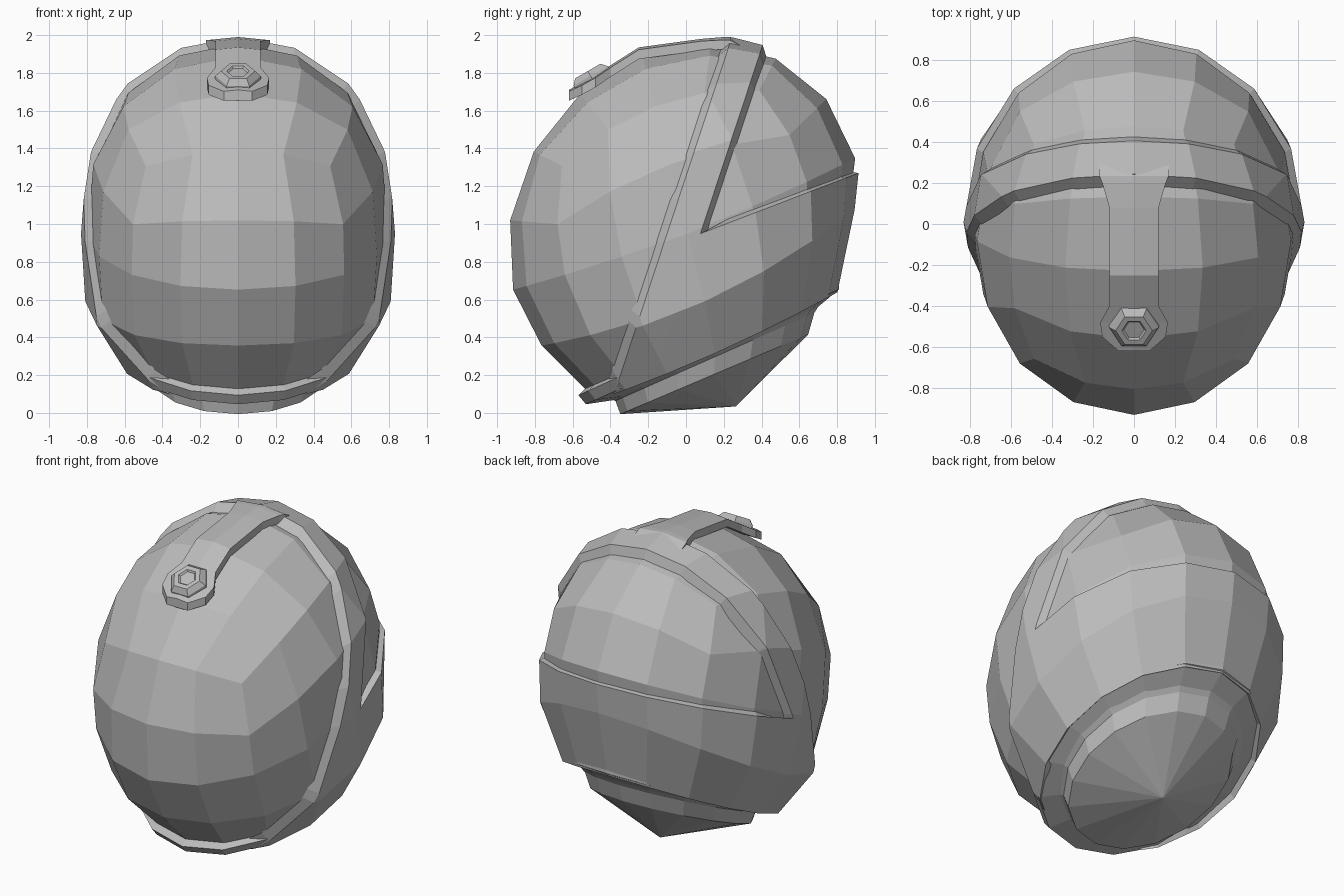
import bpy, bmesh, math
from mathutils import Vector, Matrix

cube = bpy.data.objects.get("Cube")
if cube:
    bpy.data.objects.remove(cube)

grey = bpy.data.materials.new("plain_grey")
grey.use_nodes = True
COLOUR = (0.5, 0.5, 0.5, 1)
grey.diffuse_color = COLOUR
grey.node_tree.nodes["Principled BSDF"].inputs["Base Color"].default_value = COLOUR

CENTRE = Vector((0, -0.01, 1))
TILT = Matrix.Rotation(math.radians(21), 3, 'X')
SEGS = 16
WIDTH = 0.82     # side radius relative to the fore-aft radius
RADIUS = 0.97    # fore-aft radius
HEIGHT = 0.91    # radius along the tilted axis
LEAN = 0.125     # shear of the dome along the axis
UNIT = Vector((1, 1, 1))


def finish(bm, name):
    bmesh.ops.recalc_face_normals(bm, faces=bm.faces)
    mesh = bpy.data.meshes.new(name)
    bm.to_mesh(mesh)
    bm.free()
    mesh.materials.append(grey)
    obj = bpy.data.objects.new(name, mesh)
    bpy.context.collection.objects.link(obj)
    return obj


def vert(bm, x, back, axis, scale):
    return bm.verts.new(CENTRE + TILT @ (Vector((x, back, axis)) * scale))


def loft(bm, loops):
    """Join equal-length closed loops of vertices with quads."""
    for a, b in zip(loops, loops[1:]):
        n = len(a)
        for i in range(n):
            j = (i + 1) % n
            bm.faces.new((a[i], a[j], b[j], b[i]))


def angles():
    return [math.tau * i / SEGS for i in range(SEGS)]


def ring(bm, axis, radius, middle, slope, sag, scale=UNIT):
    """Tilted ring whose sides dip by the sag."""
    loop = []
    for t in angles():
        back = radius * math.cos(t) + middle
        x = 1.06 * WIDTH * radius * math.sin(t)
        loop.append(vert(bm, x, back, axis + slope * back - sag * math.sin(t) ** 2, scale))
    return loop


def dome_vert(bm, p, q, h, scale):
    """Point of a rounded cube, sheared along its axis and broad at the top."""
    d = Vector((p, q, h)).normalized()
    x = WIDTH * RADIUS * d.x * (1 + 0.11 * d.z)
    axis = HEIGHT * d.z - 0.05 * (1 - d.z) * d.x ** 2
    return vert(bm, x, RADIUS * d.y + LEAN * HEIGHT * d.z, axis, scale)


def egg(lower, scale=UNIT):
    bm = bmesh.new()
    steps = [math.tan(math.pi / 8 * k) for k in range(-2, 3)]
    # Grid over the crown
    grid = [[dome_vert(bm, p, q, 1, scale) for p in steps] for q in steps]
    for i in range(4):
        for j in range(4):
            bm.faces.new((grid[i][j], grid[i][j + 1], grid[i + 1][j + 1], grid[i + 1][j]))
    # Bands down the sides
    loops = []
    for h in (steps[4], steps[3], steps[2]):
        loop = []
        for t in angles():
            s, c = math.sin(t), math.cos(t)
            m = max(abs(s), abs(c))
            loop.append(dome_vert(bm, s / m, c / m, h, scale))
        loops.append(loop)
    loops += [ring(bm, *row, scale) for row in lower]
    loft(bm, loops)
    bmesh.ops.remove_doubles(bm, verts=bm.verts, dist=0.001)
    return bm, loops[-1]


# Inner shell: visor, rear dome and the pointed underside
lower = [(-0.28, 0.89, -0.045, 0.054, 0.11), (-0.615, 0.70, -0.09, 0.05, 0.03)]
shell, rim = egg(lower + [(-0.71, 0.575, -0.1, 0.05, 0), (-0.795, 0.54, -0.136, 0.035, 0)])
tip = vert(shell, 0, -0.09, -1.0, UNIT)
for i in range(SEGS):
    shell.faces.new((rim[i], rim[(i + 1) % SEGS], tip))
finish(shell, "inner_shell")

# Outer hood, cut open at the face and at the upper back
hood, _ = egg(lower, Vector((1.045, 1.03, 1.075)))
slant = Vector((0, 1, -0.33)).normalized()
front_point = Vector((0, 0.24, 1.98))
rear_point = Vector((0, 0.41, 1.96))
lip_point, lip_normal = Vector((0, 0.08, 0.95)), TILT @ Vector((0, 0, 1))


def cut(point, normal, clear=False):
    geom = hood.verts[:] + hood.edges[:] + hood.faces[:]
    bmesh.ops.bisect_plane(hood, geom=geom, plane_co=point, plane_no=normal, clear_inner=clear)


cut(front_point, slant, True)
cut(rear_point, slant)
cut(lip_point, lip_normal)
opening = [f for f in hood.faces
           if (f.calc_center_median() - rear_point).dot(slant) > 0
           and (f.calc_center_median() - lip_point).dot(lip_normal) > 0]
bmesh.ops.delete(hood, geom=opening, context='FACES')
# Turn the open edges inward to make bevelled rims
edges = [e for e in hood.edges if e.is_boundary]
new = bmesh.ops.extrude_edge_only(hood, edges=edges)["geom"]
for v in (g for g in new if isinstance(g, bmesh.types.BMVert)):
    at_front = abs((v.co - front_point).dot(slant)) < 0.002
    at_rear = abs((v.co - rear_point).dot(slant)) < 0.002
    at_lip = abs((v.co - lip_point).dot(lip_normal)) < 0.002
    v.co = CENTRE + (v.co - CENTRE) * 0.93
    if at_front:
        v.co.y -= 0.06
    elif at_rear:
        v.co.y += 0.05
    elif at_lip:
        v.co += lip_normal * 0.03
finish(hood, "outer_hood")

# Neck ring
bm = bmesh.new()
section = [(-0.57, 0.69), (-0.595, 0.755), (-0.655, 0.735), (-0.70, 0.575), (-0.62, 0.575)]
loops = [ring(bm, a, r, -0.092, 0.06, 0) for a, r in section]
loft(bm, loops + loops[:1])
finish(bm, "neck_ring")

# Strap running forward over the crown, with a widened end
bm = bmesh.new()
stations = [(0.30, 1.955, 0.17), (0.235, 1.99, 0.17), (0.2, 1.99, 0.155), (0.08, 1.98, 0.12),
            (-0.25, 1.935, 0.12), (-0.4, 1.84, 0.12), (-0.48, 1.79, 0.165),
            (-0.55, 1.75, 0.155), (-0.62, 1.71, 0.075)]
loops = []
for y, z, half in stations:
    drop = 0.1 * half
    points = [(-half, z - drop), (0, z), (half, z - drop), (half, z - drop - 0.05), (-half, z - drop - 0.05)]
    loops.append([bm.verts.new((x, y, h)) for x, h in points])
loft(bm, loops)
for end in (loops[0], loops[-1]):
    bm.faces.new(end)
finish(bm, "crown_strap")

# Hexagonal bolt with a recessed socket
bm = bmesh.new()
loops = []
for radius, height in ((0.125, -0.02), (0.12, 0.01), (0.09, 0.04), (0.06, 0.04), (0.05, 0.03)):
    loops.append([bm.verts.new((radius * math.sin(t), radius * math.cos(t), height))
                  for t in (math.tau * (i + 0.5) / 6 for i in range(6))])
loft(bm, loops)
bm.faces.new(loops[-1])
bolt = finish(bm, "bolt")
bolt.location = (0, -0.5, 1.775)
bolt.rotation_euler.x = math.radians(30)
